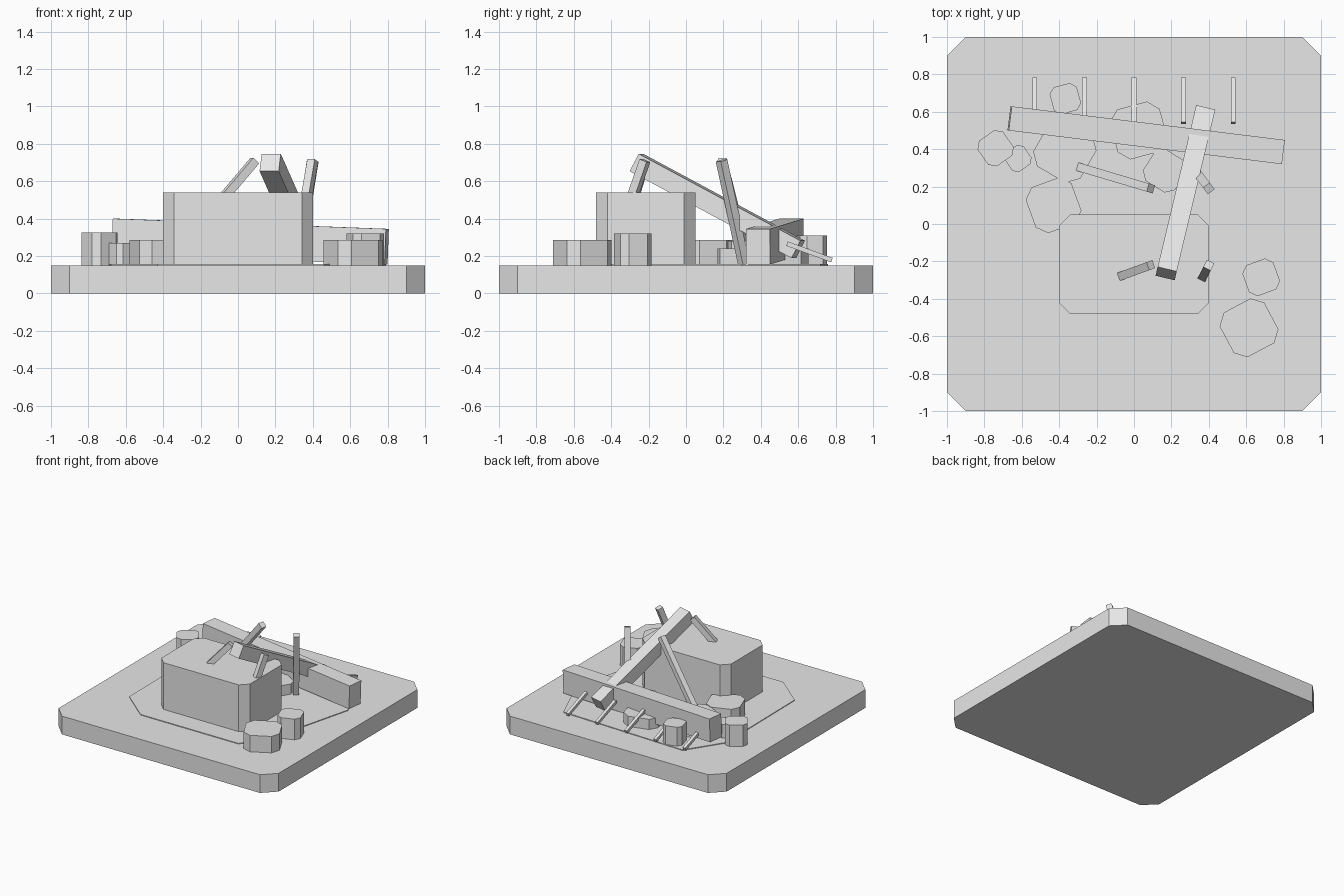
import bpy
import bmesh
from math import radians, cos, sin
from mathutils import Vector

cube = bpy.data.objects.get("Cube")
if cube:
    bpy.data.objects.remove(cube, do_unlink=True)

grey = bpy.data.materials.new("light_grey")
grey.use_nodes = True
grey.diffuse_color = (0.8, 0.8, 0.8, 1)
grey.node_tree.nodes["Principled BSDF"].inputs["Base Color"].default_value = (0.8, 0.8, 0.8, 1)


def finish(name, bm):
    bmesh.ops.recalc_face_normals(bm, faces=bm.faces)
    mesh = bpy.data.meshes.new(name)
    bm.to_mesh(mesh)
    bm.free()
    mesh.materials.append(grey)
    obj = bpy.data.objects.new(name, mesh)
    bpy.context.collection.objects.link(obj)
    return obj


def prism(name, outline, bottom, top):
    """Extrude a flat outline between two heights."""
    bm = bmesh.new()
    face = bm.faces.new([bm.verts.new((x, y, bottom)) for x, y in outline])
    result = bmesh.ops.extrude_face_region(bm, geom=[face])
    verts = [v for v in result["geom"] if isinstance(v, bmesh.types.BMVert)]
    bmesh.ops.translate(bm, verts=verts, vec=(0, 0, top - bottom))
    return finish(name, bm)


def chamfered(name, cx, cy, hx, hy, cut, bottom, top, angle=0):
    """Block with four cut vertical corners, turned about z."""
    c, s = cos(radians(angle)), sin(radians(angle))
    corner = [(hx, hy - cut), (hx - cut, hy)]
    points = corner + [(-x, y) for x, y in reversed(corner)]
    points += [(-x, -y) for x, y in points]
    outline = [(cx + x * c - y * s, cy + x * s + y * c) for x, y in points]
    return prism(name, outline, bottom, top)


def beam(name, start, end, width, height):
    """Square-ended bar between two points, its top kept upward."""
    start, end = Vector(start), Vector(end)
    bm = bmesh.new()
    bmesh.ops.create_cube(bm, size=1)
    bmesh.ops.scale(bm, verts=bm.verts, vec=(width, (end - start).length, height))
    obj = finish(name, bm)
    obj.rotation_mode = 'QUATERNION'
    obj.rotation_quaternion = (end - start).to_track_quat('Y', 'Z')
    obj.location = (start + end) / 2
    return obj


GROUND = 0.15

# Base slab, thin ground patch and main block
chamfered("base_slab", 0, 0, 1, 1, 0.1, 0, GROUND)
prism("ground_patch", [(-0.68, -0.44), (-0.43, -0.65), (0.46, -0.65), (0.60, -0.44),
                       (0.79, 0.3), (0.61, 0.72), (-0.5, 0.76), (-0.69, 0.47)],
      GROUND - 0.003, GROUND + 0.006)
chamfered("main_block", 0, -0.215, 0.402, 0.265, 0.06, GROUND, 0.54)

# Two fallen beams
beam("low_beam", (-0.665, 0.565, 0.305), (0.795, 0.385, 0.25), 0.13, 0.19)
beam("leaning_beam", (0.172, -0.265, 0.70), (0.378, 0.6, 0.235), 0.105, 0.105)

# Leaning posts
posts = [((0.09, 0.19, 0.71), (-0.38, 0.33, 0.155)),
         ((0.40, 0.19, 0.71), (0.31, 0.31, 0.155)),
         ((0.09, -0.22, 0.71), (-0.13, -0.30, 0.45)),
         ((0.40, -0.22, 0.71), (0.355, -0.31, 0.45))]
for i, (top, bottom) in enumerate(posts):
    beam(f"leaning_post_{i + 1}", bottom, top, 0.045, 0.045)

# Row of small slanted rods at the back
for i in range(5):
    x = (i - 2) * 0.265
    beam(f"slanted_rod_{i + 1}", (x, 0.54, 0.266), (x, 0.78, 0.178), 0.025, 0.025)

# Rubble stones: centre, half size, top height, turn
stones = [(-0.74, 0.405, 0.083, 0.325, 35), (-0.62, 0.35, 0.062, 0.27, 35),
          (-0.37, 0.39, 0.145, 0.28, 60), (-0.43, 0.10, 0.13, 0.285, 20),
          (-0.367, 0.67, 0.075, 0.31, 15), (0.165, 0.285, 0.1, 0.24, 58),
          (0.025, 0.5, 0.138, 0.24, 15), (0.68, -0.285, 0.088, 0.32, 20),
          (0.615, -0.555, 0.135, 0.285, 28)]
for i, (x, y, half, top, turn) in enumerate(stones):
    chamfered(f"rubble_stone_{i + 1}", x, y, half, half, half * 0.4, GROUND, top, turn)
